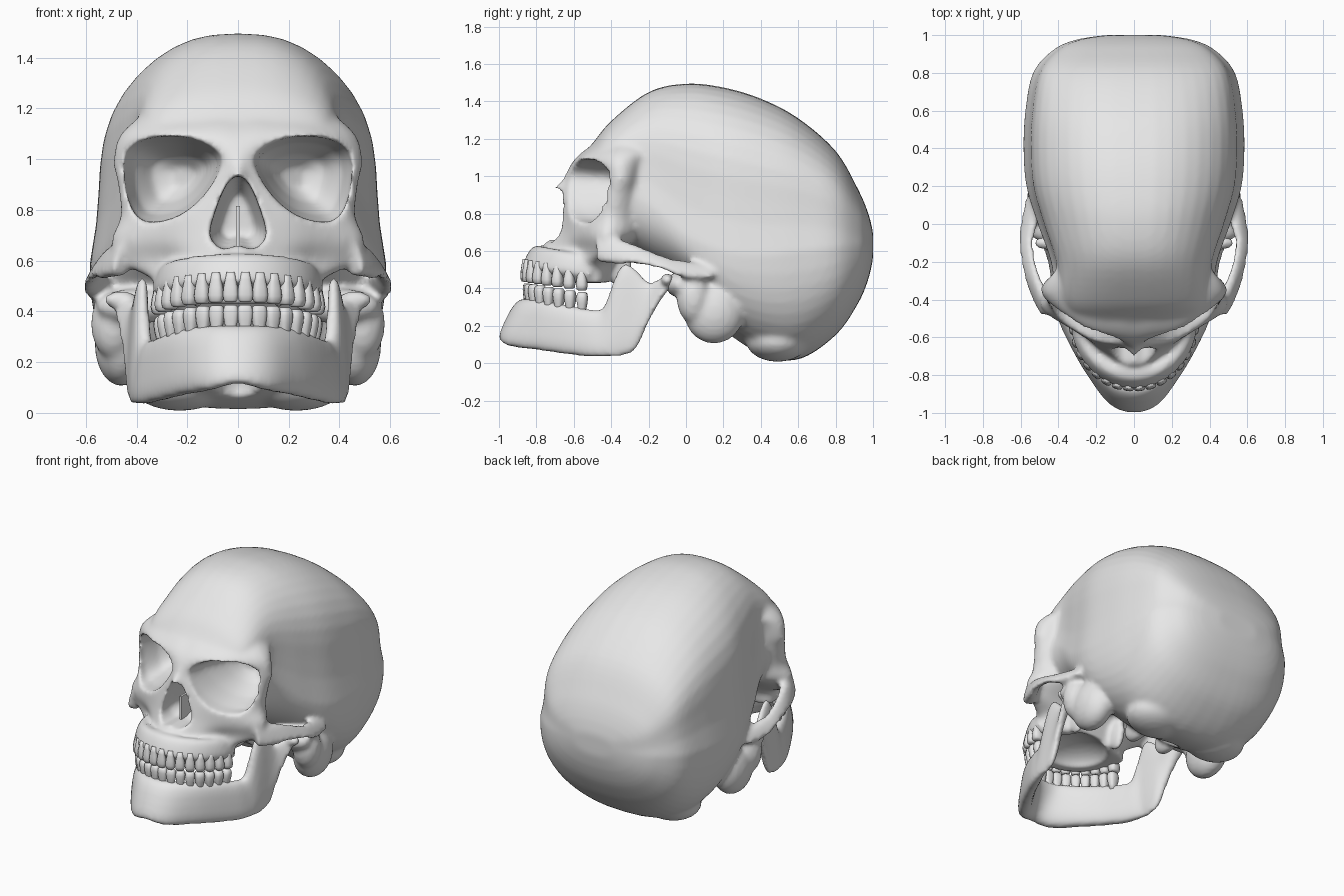
import bpy, bmesh, math
from mathutils import Matrix, Vector

if "Cube" in bpy.data.objects:
    bpy.data.objects.remove(bpy.data.objects["Cube"], do_unlink=True)

bone = bpy.data.materials.new("bone_grey")
bone.use_nodes = True
grey = (0.8, 0.8, 0.8, 1)
bone.diffuse_color = grey
bone.node_tree.nodes["Principled BSDF"].inputs["Base Color"].default_value = grey


def spline(rows, steps, closed=False):
    """Smooth interpolation through rows of numbers."""
    n, out = len(rows), []
    for i in range(n if closed else n - 1):
        near = [rows[(i + k) % n if closed else min(max(i + k, 0), n - 1)] for k in (-1, 0, 1, 2)]
        for s in range(steps):
            t = s / steps
            out.append(tuple(0.5 * (2 * b + (c - a) * t + (2 * a - 5 * b + 4 * c - d) * t * t
                                    + (3 * b - a - 3 * c + d) * t ** 3)
                             for a, b, c, d in zip(*near)))
    return out if closed else out + [tuple(rows[-1])]


def rounded(power, count):
    """Unit superellipse as a list of pairs."""
    def bend(v):
        return math.copysign(abs(v) ** (2 / power), v)
    angles = [math.tau * i / count for i in range(count)]
    return [(bend(math.cos(a)), bend(math.sin(a))) for a in angles]


def loft(bm, rings):
    loops = [[bm.verts.new(p) for p in ring] for ring in rings]
    n = len(loops[0])
    for low, high in zip(loops, loops[1:]):
        for i in range(n):
            j = (i + 1) % n
            bm.faces.new((low[i], low[j], high[j], high[i]))
    bm.faces.new(loops[0])
    bm.faces.new(loops[-1])


def beam(bm, rows):
    """Upright slab along a plan path: x, y, bottom, top, half thickness, lean."""
    path, rings = spline(rows, 5), []
    for i, (x, y, low, high, thick, lean) in enumerate(path):
        a, b = path[max(i - 1, 0)], path[min(i + 1, len(path) - 1)]
        along = Vector((b[0] - a[0], b[1] - a[1])).normalized()
        ring = []
        for u, v in rounded(2.8, 20):
            ring.append((x * (1 - 0.05 * v) - along.y * u * thick,
                         y + along.x * u * thick + lean * (v + 1) / 2,
                         (low + high) / 2 + v * (high - low) / 2))
        rings.append(ring)
    loft(bm, rings)


def blob(bm, centre, size):
    bmesh.ops.create_uvsphere(bm, u_segments=24, v_segments=16, radius=1,
                              matrix=Matrix.LocRotScale(Vector(centre), None, Vector(size)))


def tooth_place(degrees, reach):
    """Plan position on the dental curve and the height of the bite there."""
    a = math.radians(degrees)
    x, y = .31 * reach * math.sin(a), -.5 - .365 * reach * math.cos(a)
    return x, y, .43 - .157 * (y + .85)


def add_object(name, bm):
    bmesh.ops.recalc_face_normals(bm, faces=bm.faces)
    mesh = bpy.data.meshes.new(name)
    bm.to_mesh(mesh)
    bm.free()
    mesh.materials.append(bone)
    mesh.shade_smooth()
    obj = bpy.data.objects.new(name, mesh)
    bpy.context.scene.collection.objects.link(obj)
    return obj


def fuse(obj, cutter=None):
    """Melt overlapping pieces into one smooth surface and bake it."""
    def remesh():
        mod = obj.modifiers.new("melt", "REMESH")
        mod.mode, mod.voxel_size = "VOXEL", 0.014
    remesh()
    if cutter:
        cut = obj.modifiers.new("cut", "BOOLEAN")
        cut.operation, cut.solver, cut.object = "DIFFERENCE", "EXACT", cutter
        remesh()
    soft = obj.modifiers.new("soften", "SMOOTH")
    soft.factor, soft.iterations = 0.5, 6
    bpy.context.view_layer.update()
    graph = bpy.context.evaluated_depsgraph_get()
    mesh = bpy.data.meshes.new_from_object(obj.evaluated_get(graph))
    obj.modifiers.clear()
    obj.data = mesh
    mesh.materials.clear()
    mesh.materials.append(bone)
    mesh.shade_smooth()


# Braincase: y, widest height, half width, top, bottom
bm = bmesh.new()
braincase = [(-.58, 1, .16, 1.085, .9), (-.5, .98, .33, 1.175, .75), (-.4, .95, .41, 1.295, .66),
             (-.2, .85, .44, 1.45, .55), (0, .68, .51, 1.495, .43), (.2, .6, .57, 1.475, .18),
             (.4, .58, .585, 1.415, .05), (.6, .6, .575, 1.31, .02), (.8, .62, .535, 1.135, .15),
             (.92, .63, .43, .93, .32), (.975, .63, .31, .8, .45), (1, .64, .15, .7, .56)]
rings = []
for y, mid, wide, top, low in spline(braincase, 5):
    ring = []
    for u, v in rounded(2.5, 48):
        # flatter sides below a firmer shoulder
        side = u * wide * (1 - .04 * math.sin(math.tau * v)) if v > 0 else u * wide
        ring.append((side, y, mid + v * ((top - mid) if v > 0 else (mid - low))))
    rings.append(ring)
loft(bm, rings)

# Face: height, then plan points from the midline round to the rear
face = [(1.2, 0, -.44, .1, -.44, .25, -.39, .34, -.31, .28, -.2),
        (1.13, 0, -.55, .1, -.55, .28, -.5, .43, -.36, .37, -.2),
        (1.07, 0, -.61, .1, -.6, .28, -.55, .475, -.37, .39, -.24),
        (.98, 0, -.66, .07, -.62, .28, -.54, .49, -.37, .4, -.26),
        (.92, 0, -.71, .07, -.64, .28, -.56, .475, -.385, .39, -.26),
        (.78, 0, -.69, .13, -.65, .28, -.58, .46, -.42, .38, -.27),
        (.68, 0, -.73, .16, -.66, .31, -.57, .5, -.43, .37, -.28),
        (.59, 0, -.78, .17, -.69, .27, -.57, .46, -.44, .29, -.36),
        (.52, 0, -.82, .19, -.75, .28, -.62, .33, -.48, .2, -.39),
        (.43, 0, -.83, .19, -.76, .28, -.62, .31, -.47, .2, -.42)]
rings = []
for z, *flat in spline(face, 4):
    half = list(zip(flat[::2], flat[1::2]))
    half.append((half[-1][0] * .5, half[-1][1]))
    outline = half + [(-x, y) for x, y in half[:0:-1]]
    rings.append([(x, y, z) for x, y in spline(outline, 4, True)])
loft(bm, rings)

# Gum ridge above the upper teeth
ridge = []
for degrees in range(-88, 89, 16):
    x, y, bite = tooth_place(degrees, .965)
    ridge.append((x, y, bite + .075, bite + .2, .034, .06 * math.cos(math.radians(degrees))))
beam(bm, ridge)

# Cheek arches and the bumps of the skull base
arch = [(.44, -.46, .54, .7, .05, 0), (.5, -.37, .53, .67, .035, 0), (.545, -.26, .53, .63, .024, 0),
        (.57, -.12, .5, .575, .022, 0), (.56, -.02, .46, .55, .03, 0), (.52, .14, .45, .53, .04, 0)]
for side in (-1, 1):
    beam(bm, [(side * row[0], *row[1:]) for row in arch])
    blob(bm, (side * .46, .15, .27), (.105, .16, .165))
    blob(bm, (side * .49, .04, .35), (.09, .09, .14))
    blob(bm, (side * .4, -.03, .42), (.16, .08, .07))
    blob(bm, (side * .12, .16, .22), (.05, .09, .08))
    blob(bm, (side * .23, .49, .12), (.2, .17, .112))
    blob(bm, (side * .16, -.36, .53), (.035, .07, .12))
skull = add_object("cranium", bm)

# Cavities: eye sockets, nose opening, palate, spinal opening
bm = bmesh.new()
socket = [(.065, 1.01), (.2, 1.085), (.37, 1.075), (.445, 1.0), (.43, .84),
          (.37, .757), (.24, .775), (.125, .87)]
for side in (-1, 1):
    rings = []
    for depth, scale in ((-.5, 1), (0, 1), (.14, .85), (.28, .55), (.34, .25)):
        ring = []
        for x, z in spline(socket, 5, True):
            x, z = .2 + (x - .2) * scale, .93 + (z - .93) * scale
            ring.append((side * x, -.62 + (x - .06) * .6 + depth, z))
        rings.append(ring)
    loft(bm, rings)
pear = [(0, .935), (.05, .89), (.1, .76), (.108, .69), (.06, .645), (0, .66)]
pear += [(-x, z) for x, z in pear[-2:0:-1]]
loft(bm, [[(x * s, y, .76 + (z - .76) * s) for x, z in spline(pear, 5, True)]
          for y, s in ((-1.1, 1), (-.58, 1), (-.44, .6))])
blob(bm, (0, -.57, .4), (.22, .2, .12))
blob(bm, (0, .26, .1), (.09, .12, .12))
cavities = add_object("cavity_cutter", bm)
cavities.hide_render = True
fuse(skull, cavities)
bpy.data.objects.remove(cavities, do_unlink=True)

# Nasal septum
bm = bmesh.new()
bmesh.ops.create_cube(bm, matrix=Matrix.LocRotScale(Vector((0, -.52, .73)), None, Vector((.014, .2, .17))))
add_object("nasal_septum", bm).data.shade_flat()

# Lower jaw: chin to jaw hinge on one side, mirrored into one slab
jaw = [(0, -.972, .115, .345, .05, .11), (.1, -.935, .09, .345, .05, .095),
       (.2, -.79, .07, .335, .048, .03), (.28, -.65, .05, .315, .045, 0),
       (.345, -.52, .035, .29, .042, 0), (.375, -.44, .035, .3, .035, 0),
       (.39, -.38, .035, .46, .03, 0), (.395, -.33, .04, .535, .03, 0),
       (.405, -.265, .08, .5, .028, 0), (.42, -.2, .22, .435, .025, 0),
       (.435, -.14, .33, .45, .03, 0), (.45, -.09, .4, .46, .03, 0)]
bm = bmesh.new()
beam(bm, [(-row[0], *row[1:]) for row in jaw[:0:-1]] + jaw)
for side in (-1, 1):
    blob(bm, (side * .46, -.1, .445), (.07, .035, .035))
fuse(add_object("lower_jaw", bm))

# Teeth: tapered pegs set around a curved row
for name, up, reach in (("upper_teeth", 1, 1), ("lower_teeth", -1, .965)):
    bm = bmesh.new()
    for i in range(16):
        degrees = (i - 7.5) * 10.8
        angle = math.radians(degrees)
        x, y, bite = tooth_place(degrees, reach)
        along = Vector((.31 * math.cos(angle), .365 * math.sin(angle))).normalized()
        thick = .02 + .018 * abs(math.sin(angle))
        rings = []
        for rise, size in ((0, .6), (.008, .88), (.03, 1), (.06, .9), (.09, .7), (.12, .5)):
            rings.append([(x + (along.x * u * .031 - along.y * v * thick) * size,
                           y + (along.y * u * .031 + along.x * v * thick) * size,
                           bite + up * (rise + .004)) for u, v in rounded(2.8, 14)])
        loft(bm, rings)
    add_object(name, bm)
